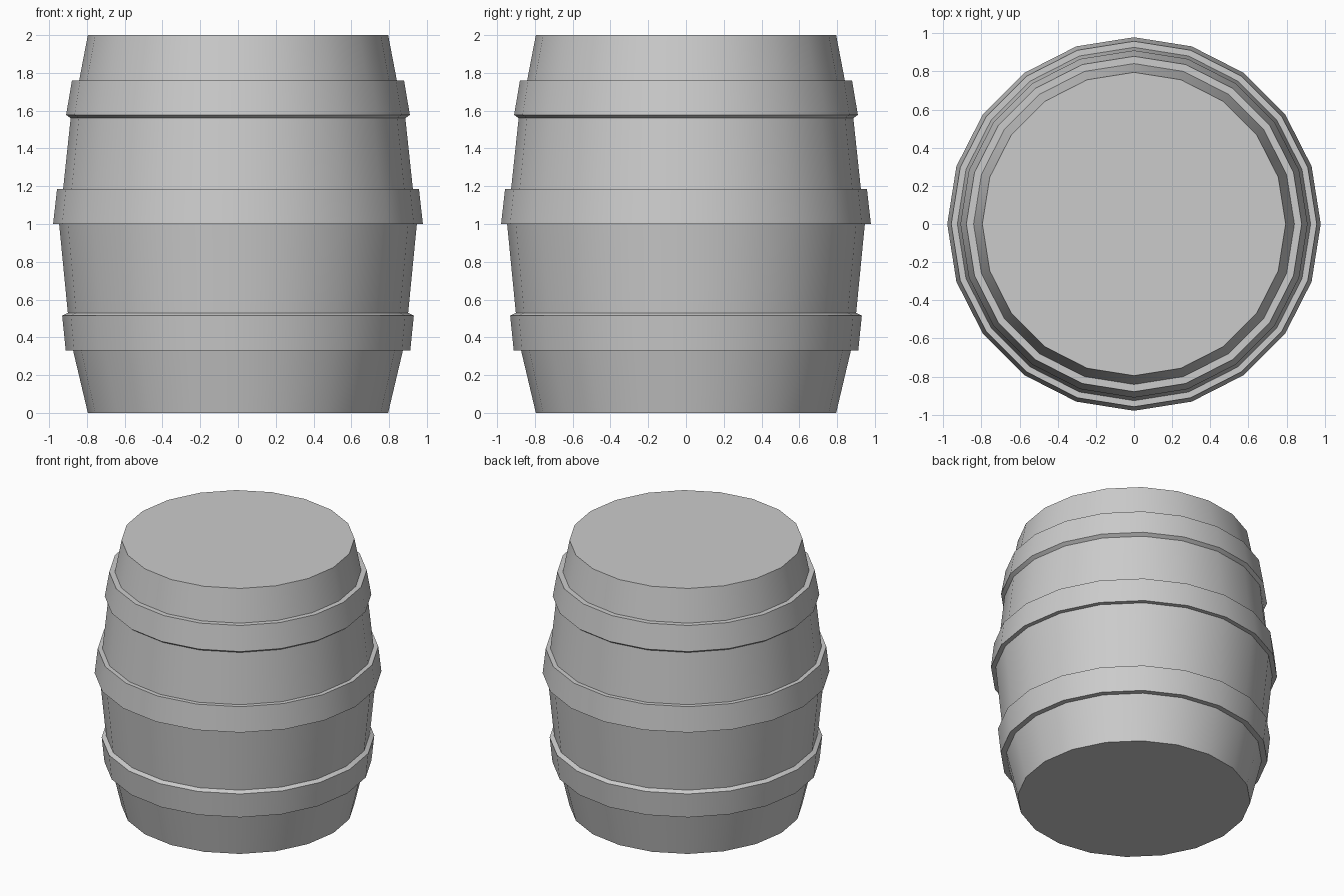
import bpy, bmesh
from math import cos, sin, tau, radians

if "Cube" in bpy.data.objects:
    bpy.data.objects.remove(bpy.data.objects["Cube"])

SIDES = 20


def lathe(name, profile):
    """Revolve a (radius, z) profile into a closed solid with flat ends."""
    bm = bmesh.new()
    rings = [[bm.verts.new((r * cos(tau * i / SIDES), r * sin(tau * i / SIDES), z))
              for i in range(SIDES)] for r, z in profile]
    for low, high in zip(rings, rings[1:]):
        for i in range(SIDES):
            j = (i + 1) % SIDES
            bm.faces.new((low[i], low[j], high[j], high[i]))
    bm.faces.new(rings[0][::-1])
    bm.faces.new(rings[-1])
    bmesh.ops.recalc_face_normals(bm, faces=bm.faces)
    mesh = bpy.data.meshes.new(name)
    bm.to_mesh(mesh)
    bm.free()
    obj = bpy.data.objects.new(name, mesh)
    bpy.context.collection.objects.link(obj)
    bpy.ops.object.select_all(action='DESELECT')
    obj.select_set(True)
    bpy.context.view_layer.objects.active = obj
    bpy.ops.object.shade_smooth_by_angle(angle=radians(30))
    return obj


# Each hoop is extruded from the bulging wall:
# wall below, outer lower edge, outer upper edge, wall above
lower_hoop = [(0.873, 0.33), (0.912, 0.33), (0.931, 0.515), (0.901, 0.53)]
middle_hoop = [(0.947, 1.0), (0.979, 1.0), (0.958, 1.185), (0.926, 1.185)]
upper_hoop = [(0.886, 1.56), (0.91, 1.578), (0.879, 1.76), (0.841, 1.76)]

# One-piece barrel: flat ends, wall and three raised hoops
lathe("barrel", [(0.795, 0.0)] + lower_hoop + middle_hoop + upper_hoop + [(0.795, 2.0)])
